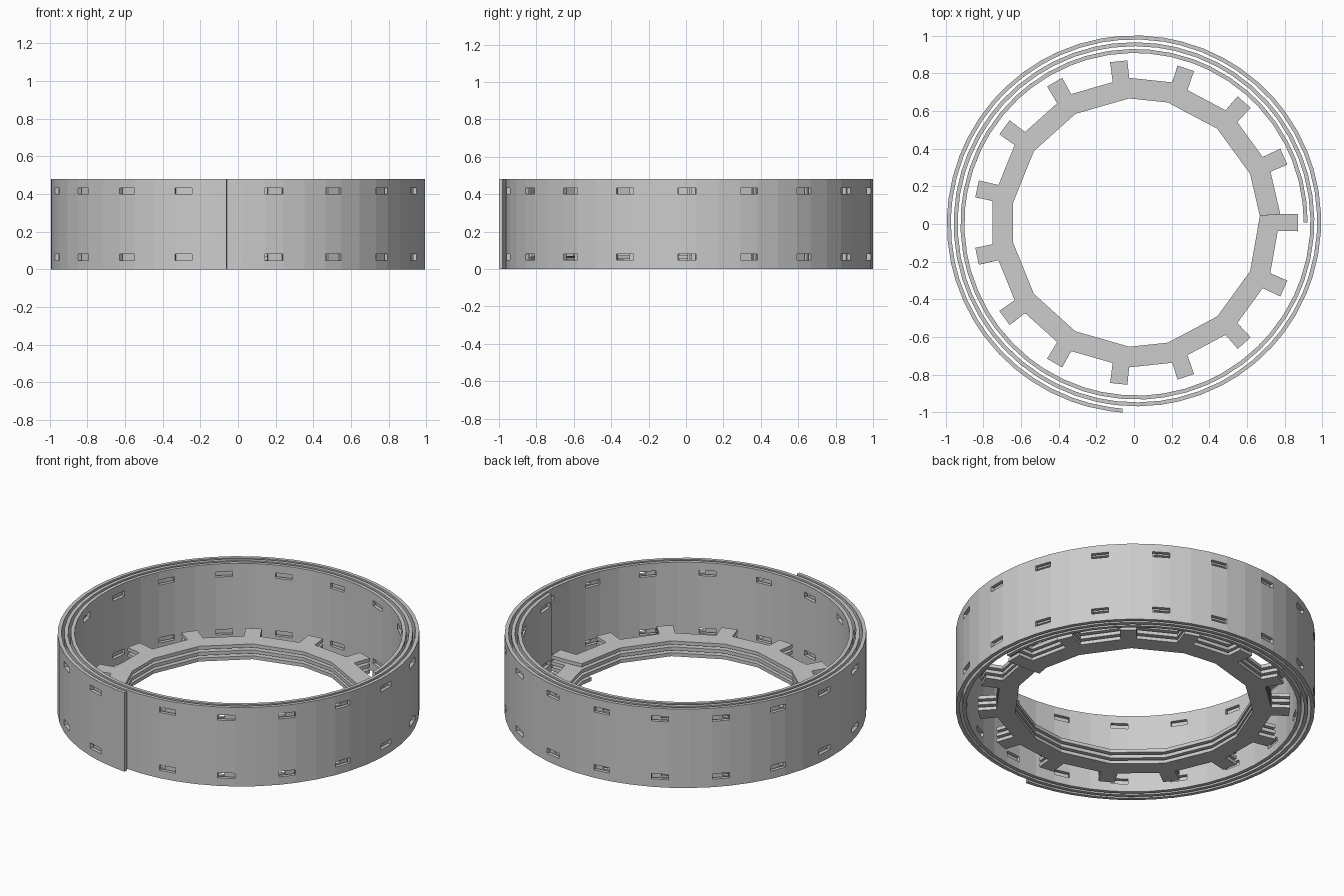
import bpy
import bmesh
from math import cos, sin, sqrt, radians, pi, tau

old = bpy.data.objects.get("Cube")
if old:
    bpy.data.objects.remove(old, do_unlink=True)

CX, CY = 0.009, 0.0075          # winding axis
HEIGHT = 0.48
PITCH = 0.036 / tau             # growth per radian
THICK = 0.021

grey = bpy.data.materials.new("light grey")
grey.use_nodes = True
colour = (0.6, 0.6, 0.6, 1)
grey.diffuse_color = colour
grey.node_tree.nodes["Principled BSDF"].inputs["Base Color"].default_value = colour


def finish(name, bm):
    """Turn a sheet into a solid, flat shaded part."""
    bmesh.ops.recalc_face_normals(bm, faces=bm.faces)
    mesh = bpy.data.meshes.new(name)
    bm.to_mesh(mesh)
    bm.free()
    mesh.materials.append(grey)
    obj = bpy.data.objects.new(name, mesh)
    obj.location = (CX, CY, 0)
    bpy.context.collection.objects.link(obj)
    solid = obj.modifiers.new("thickness", "SOLIDIFY")
    solid.thickness = THICK
    solid.offset = 0
    return obj


# Wound outer band: a spiral wall with two rows of slots
R0, END = 0.902, radians(986)
SPACING, FIRST, HALF = 0.335, 0.06, 0.0475
length = R0 * END + PITCH * END ** 2 / 2
rows = [0, 0.048, 0.08, 0.40, 0.432, HEIGHT]

stations = [(0, False)]         # arc position, slot begins here
for j in range(49):
    mid = FIRST + j * SPACING
    stations += [(mid - HALF, True), (mid + HALF, False)]
    gap = SPACING - 2 * HALF
    stations += [(mid + HALF + gap * i / 2, False) for i in (1,)]
stations.append((length, False))

bm = bmesh.new()
columns = []
for arc, _ in stations:
    ang = (sqrt(R0 ** 2 + 2 * PITCH * arc) - R0) / PITCH
    r = R0 + PITCH * ang
    columns.append([bm.verts.new((r * cos(ang), r * sin(ang), z)) for z in rows])
for i in range(len(columns) - 1):
    a, b = columns[i], columns[i + 1]
    for k in range(len(rows) - 1):
        if stations[i][1] and k in (1, 3):
            continue
        bm.faces.new((a[k], b[k], b[k + 1], a[k + 1]))
finish("wound_slotted_band", bm)

# Coiled toothed strip: a polygonal helix of three turns with outward teeth
TEETH, TURNS = 15, 3
STEP = tau / TEETH
INNER, OUTER, TIP, TOOTH_HALF = 0.66, 0.77, 0.861, 0.046
EDGE = radians(3.4)


def corner_angle(k):
    """Bend positions drift slightly around each turn."""
    local = k % TEETH
    drift = 3 if local == 0 else 2 * (local % 4) - 3
    return k * STEP + radians(drift)


def rim(ang, k, radius):
    """Point on the straight side next to bend k."""
    c = corner_angle(k)
    n = corner_angle(k + (1 if ang > c else -1))
    t = (ang - c) / (n - c)
    x = radius * (cos(c) * (1 - t) + cos(n) * t)
    y = radius * (sin(c) * (1 - t) + sin(n) * t)
    return x, y


bm = bmesh.new()
previous = None
for k in range(TEETH * TURNS + 1):
    base = k * STEP
    offsets = (-EDGE, corner_angle(k) - base, EDGE)
    tips = []
    outers = []
    for off in offsets:
        ang = base + off
        z = THICK / 2 + PITCH * max(ang, 0)
        inner = bm.verts.new((*rim(ang, k, INNER), z))
        outer = bm.verts.new((*rim(ang, k, OUTER), z))
        side = TOOTH_HALF * off / EDGE
        tips.append(bm.verts.new((TIP * cos(base) - side * sin(base),
                                  TIP * sin(base) + side * cos(base), z)))
        outers.append(outer)
        if previous:
            bm.faces.new((previous[0], previous[1], outer, inner))
        previous = (inner, outer)
    for i in range(2):
        bm.faces.new((outers[i], tips[i], tips[i + 1], outers[i + 1]))
finish("coiled_toothed_strip", bm)
